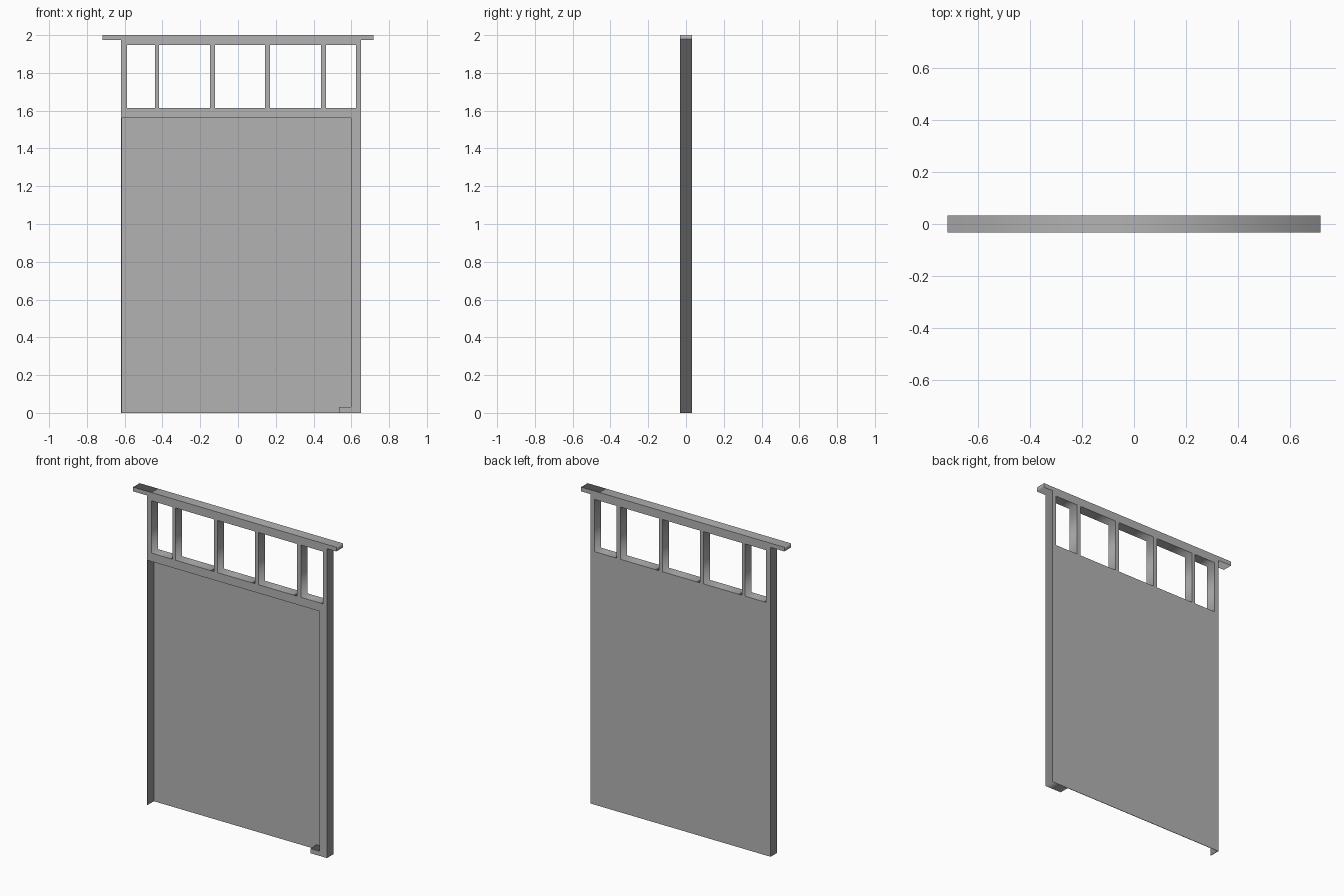
import bpy
import math

cube = bpy.data.objects.get("Cube")
if cube:
    bpy.data.objects.remove(cube, do_unlink=True)

grey = bpy.data.materials.new("plain grey")
grey.use_nodes = True
colour = (0.45, 0.45, 0.45, 1)
grey.diffuse_color = colour
grey.node_tree.nodes["Principled BSDF"].inputs["Base Color"].default_value = colour


def slab(name, outlines, y_front, y_back):
    """Flat profile in x and z, with holes, extruded along y."""
    curve = bpy.data.curves.new(name, "CURVE")
    curve.dimensions = "2D"
    curve.fill_mode = "BOTH"
    curve.extrude = (y_back - y_front) / 2
    for points in outlines:
        spline = curve.splines.new("POLY")
        spline.points.add(len(points) - 1)
        for point, (x, z) in zip(spline.points, points):
            point.co = (x, z, 0, 1)
        spline.use_cyclic_u = True
    obj = bpy.data.objects.new(name, curve)
    bpy.context.collection.objects.link(obj)
    obj.rotation_euler.x = math.pi / 2
    obj.location.y = (y_front + y_back) / 2
    bpy.ops.object.select_all(action="DESELECT")
    obj.select_set(True)
    bpy.context.view_layer.objects.active = obj
    bpy.ops.object.convert(target="MESH")
    obj = bpy.context.object
    obj.data.materials.clear()
    obj.data.materials.append(grey)
    return obj


def rectangle(x0, x1, z0, z1):
    return [(x0, z0), (x1, z0), (x1, z1), (x0, z1)]


DEPTH = 0.033
LEFT, RIGHT = -0.62, 0.651
INNER_LEFT, INNER_RIGHT = -0.615, 0.598
CAP, CAP_Z = 0.717, 1.973
RECESS_TOP = 1.56
FOOT_X, FOOT_Z = 0.534, 0.03

# Frame: thin side wall, wide post with foot, and overhanging top cap
frame = [
    (LEFT, 0), (INNER_LEFT, 0), (INNER_LEFT, RECESS_TOP),
    (INNER_RIGHT, RECESS_TOP), (INNER_RIGHT, FOOT_Z),
    (FOOT_X, FOOT_Z), (FOOT_X, 0), (RIGHT, 0),
    (RIGHT, CAP_Z), (CAP, CAP_Z), (CAP, 2), (-CAP, 2),
    (-CAP, CAP_Z), (LEFT, CAP_Z),
]

# Row of open lights between the mullions
lights = [(-0.588, -0.439), (-0.418, -0.148), (-0.122, 0.143),
          (0.169, 0.439), (0.466, 0.624)]
openings = [rectangle(a, b, 1.614, 1.947) for a, b in lights]
slab("frame", [frame] + openings, -DEPTH, DEPTH)

# Thin back sheet closing the recess, notched around the foot
panel = [
    (INNER_LEFT, 0), (FOOT_X, 0), (FOOT_X, FOOT_Z),
    (INNER_RIGHT, FOOT_Z), (INNER_RIGHT, RECESS_TOP),
    (INNER_LEFT, RECESS_TOP),
]
slab("back_panel", [panel], DEPTH - 0.003, DEPTH)
